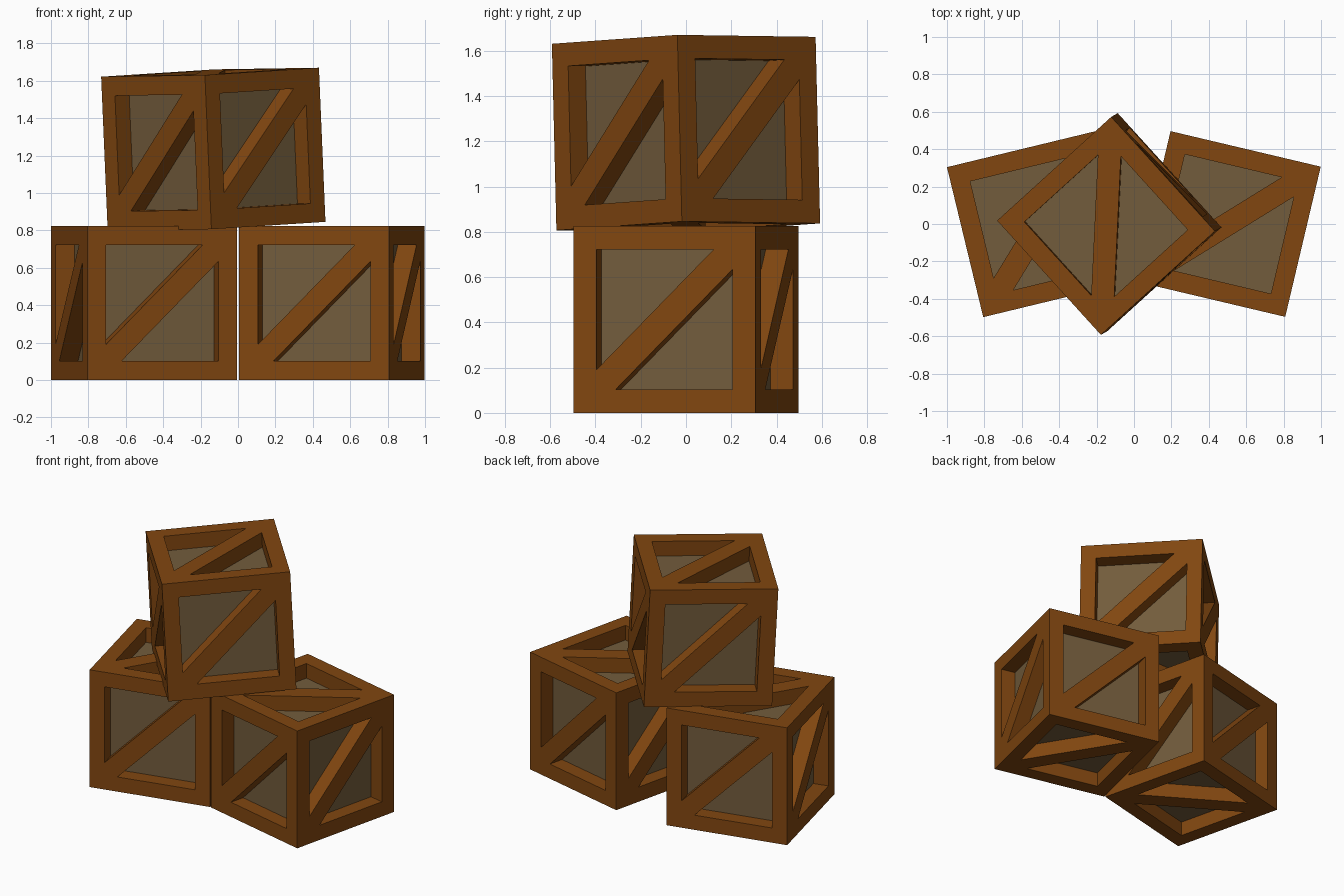
import bpy, bmesh
from math import radians
from mathutils import Matrix, Vector

if "Cube" in bpy.data.objects:
    bpy.data.objects.remove(bpy.data.objects["Cube"])

S = 0.825          # crate side
H = S / 2
W = S / 8          # beam thickness and panel recess
O = H - W          # half of the panel opening
C = 0.087          # corner cut of the diagonal brace


def material(name, color):
    m = bpy.data.materials.new(name)
    m.diffuse_color = color
    m.use_nodes = True
    m.node_tree.nodes["Principled BSDF"].inputs["Base Color"].default_value = m.diffuse_color
    return m


wood = material("dark_wood", (0.22, 0.062, 0.005, 1))
board = material("panel_wood", (0.17, 0.107, 0.045, 1))


def add_object(name, bm, mat, matrix):
    bmesh.ops.recalc_face_normals(bm, faces=bm.faces)
    me = bpy.data.meshes.new(name)
    bm.to_mesh(me)
    bm.free()
    me.materials.append(mat)
    ob = bpy.data.objects.new(name, me)
    ob.matrix_world = matrix
    bpy.context.collection.objects.link(ob)


# Turns the top face's brace onto each of the six faces
FACES = [Matrix.Identity(4), Matrix.Rotation(radians(180), 4, 'X')]
FACES += [Matrix.Rotation(radians(90 * k), 4, 'Z') @ Matrix.Rotation(radians(90), 4, 'X')
          for k in range(4)]


def crate(name, matrix):
    # Square beams along all twelve edges
    bm = bmesh.new()
    bmesh.ops.create_cube(bm, size=S)
    floors = list(bm.faces)
    bmesh.ops.inset_individual(bm, faces=floors, thickness=W, use_even_offset=True)
    for f in floors:
        n = f.normal.copy()
        new = bmesh.ops.extrude_discrete_faces(bm, faces=[f])["faces"][0]
        bmesh.ops.translate(bm, verts=new.verts, vec=-n * W)
        bm.faces.remove(new)
    add_object(name + "_frame", bm, wood, matrix)

    # Recessed panels
    bm = bmesh.new()
    bmesh.ops.create_cube(bm, size=2 * O)
    add_object(name + "_panels", bm, board, matrix)

    # Diagonal brace on every face
    outline = [(-O, -O), (C - O, -O), (O, O - C), (O, O), (O - C, O), (-O, C - O)]
    bm = bmesh.new()
    for rot in FACES:
        low = [bm.verts.new(rot @ Vector((x, y, O))) for x, y in outline]
        top = [bm.verts.new(rot @ Vector((x, y, H))) for x, y in outline]
        bm.faces.new(top)
        bm.faces.new(low[::-1])
        for i in range(6):
            j = (i + 1) % 6
            bm.faces.new((low[i], low[j], top[j], top[i]))
    add_object(name + "_braces", bm, wood, matrix)


# Two crates on the ground
for name, x, angle in (("left_crate", -0.502, 13.6), ("right_crate", 0.502, -13.3)):
    crate(name, Matrix.Translation((x, 0, H)) @ Matrix.Rotation(radians(angle), 4, 'Z'))

# Tilted crate on top
up = Vector((-0.035, -0.02, 0.825)).normalized()
side = Vector((0.605, 0.55, 0.04))
side = (side - up * side.dot(up)).normalized()
tilt = Matrix((side, up.cross(side), up)).transposed().to_4x4()
crate("top_crate", Matrix.Translation((-0.132, 0, 1.234)) @ tilt)
